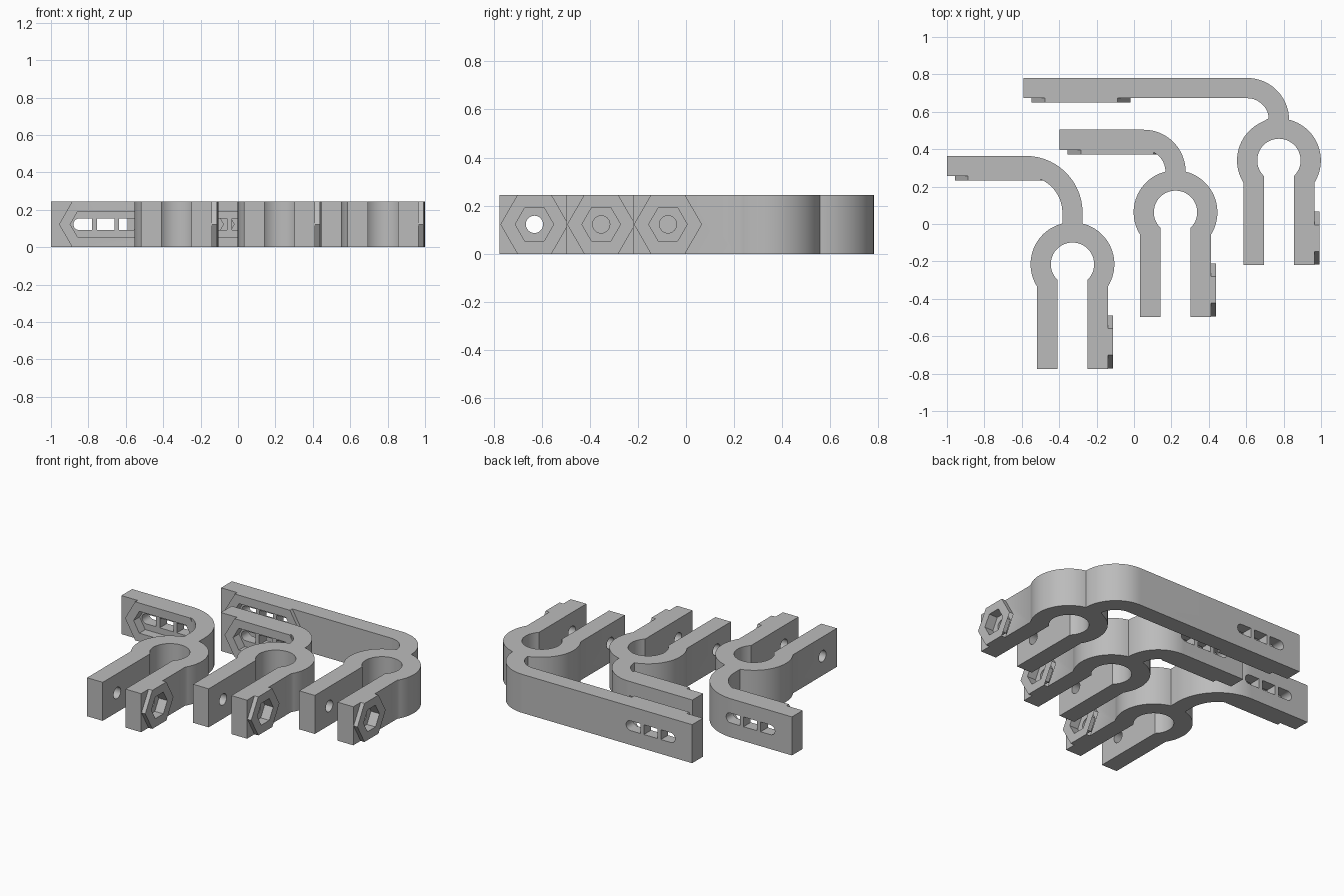
import bpy, bmesh, math

if "Cube" in bpy.data.objects:
    bpy.data.objects.remove(bpy.data.objects["Cube"])

H = 0.245            # overall height
MID = H / 2
R_OUT, R_IN = 0.224, 0.116   # clamp ring
LEG_IN, LEG_OUT, LEG_END = 0.08, 0.19, -0.56
STEM = 0.054         # half thickness of arm
BOSS_Y, BOSS_R, NUT_R = -0.415, MID / math.cos(math.pi / 6), 0.08
LEG_BOSS, ARM_BOSS, POCKET = 0.027, 0.024, 0.06

grey = bpy.data.materials.new("plain grey")
grey.diffuse_color = (0.5, 0.5, 0.5, 1)
grey.use_nodes = True
grey.node_tree.nodes["Principled BSDF"].inputs["Base Color"].default_value = grey.diffuse_color


def arc(cx, cy, r, a0, a1, n):
    return [(cx + r * math.cos(a0 + (a1 - a0) * i / n),
             cy + r * math.sin(a0 + (a1 - a0) * i / n)) for i in range(n + 1)]


def prism(name, pts, lo, hi, axis):
    """Extrude a 2D profile from lo to hi along an axis."""
    place = {'z': lambda a, b, c: (a, b, c),
             'y': lambda a, b, c: (a, c, b),
             'x': lambda a, b, c: (c, a, b)}[axis]
    bm = bmesh.new()
    low = [bm.verts.new(place(a, b, lo)) for a, b in pts]
    high = [bm.verts.new(place(a, b, hi)) for a, b in pts]
    bm.faces.new(low)
    bm.faces.new(high)
    n = len(pts)
    for i in range(n):
        j = (i + 1) % n
        bm.faces.new((low[i], low[j], high[j], high[i]))
    bmesh.ops.recalc_face_normals(bm, faces=bm.faces)
    me = bpy.data.meshes.new(name)
    bm.to_mesh(me)
    bm.free()
    me.materials.append(grey)
    ob = bpy.data.objects.new(name, me)
    bpy.context.collection.objects.link(ob)
    return ob


def combine(body, tool, op):
    mod = body.modifiers.new(op.lower(), 'BOOLEAN')
    mod.operation, mod.object, mod.solver = op, tool, 'EXACT'
    bpy.context.view_layer.objects.active = body
    bpy.ops.object.modifier_apply(modifier=mod.name)
    bpy.data.objects.remove(tool)


def long_hex(x0, x1, r):
    """Hexagon stretched along x, points at both ends."""
    h = r * math.cos(math.pi / 6)
    return [(x0, MID), (x0 + r / 2, MID - h), (x1 - r / 2, MID - h),
            (x1, MID), (x1 - r / 2, MID + h), (x0 + r / 2, MID + h)]


def clip_outline(end, bx, by, r):
    """Whole clip seen from above: legs, ring, stem, bend and arm."""
    leg_a = math.acos(LEG_OUT / R_OUT)
    gap_a = math.acos(LEG_IN / R_IN)
    stem_a = math.acos(STEM / R_OUT)
    pi = math.pi
    p = [(-LEG_OUT, LEG_END)]
    p += arc(0, 0, R_OUT, pi + leg_a, pi - stem_a, 24)
    p += arc(bx, by, r - STEM, 0, pi / 2, 20)
    p += [(end, by + r - STEM), (end, by + r + STEM)]
    p += arc(bx, by, r + STEM, pi / 2, 0, 24)
    p += arc(0, 0, R_OUT, stem_a, -leg_a, 24)
    p += [(LEG_OUT, LEG_END), (LEG_IN, LEG_END)]
    p += arc(0, 0, R_IN, -gap_a, pi + gap_a, 36)
    p += [(-LEG_IN, LEG_END)]
    return p


def make_clip(name, cx, cy, end, bx, by):
    r = -bx                          # bend ends above the ring centre
    body = prism(name, clip_outline(end, bx, by, r), 0, H, 'z')
    inner = by + r - STEM            # front face of arm
    front = inner - ARM_BOSS
    x0 = end + 0.043
    x1 = x0 + 0.529
    # raised hexagons on the leg and the arm
    combine(body, prism("leg_boss", long_hex(BOSS_Y - BOSS_R, BOSS_Y + BOSS_R, BOSS_R),
                        LEG_OUT - 0.02, LEG_OUT + LEG_BOSS, 'x'), 'UNION')
    combine(body, prism("arm_boss", long_hex(x0, x1, BOSS_R),
                        front, inner + 0.02, 'y'), 'UNION')
    # nut pocket and bolt hole through the legs
    side = LEG_OUT + LEG_BOSS
    combine(body, prism("nut_pocket", long_hex(BOSS_Y - NUT_R, BOSS_Y + NUT_R, NUT_R),
                        side - POCKET, side + 0.05, 'x'), 'DIFFERENCE')
    combine(body, prism("bolt_hole", arc(BOSS_Y, MID, 0.036, 0, 2 * math.pi, 24)[:-1],
                        -0.3, 0.3, 'x'), 'DIFFERENCE')
    # long nut pocket in the arm
    combine(body, prism("arm_pocket", long_hex(x0 + 0.06, x1 - 0.06, NUT_R),
                        front - 0.02, front + POCKET, 'y'), 'DIFFERENCE')
    # slot with rounded ends, split by two bridges
    s, h, q = end + 0.12, 0.031, math.pi / 2
    slots = [arc(s + h, MID, h, q, 3 * q, 12) + [(s + 0.1, MID - h), (s + 0.1, MID + h)],
             [(s + 0.125, MID - h), (s + 0.22, MID - h),
              (s + 0.22, MID + h), (s + 0.125, MID + h)],
             arc(s + 0.345 - h, MID, h, -q, q, 12) + [(s + 0.245, MID + h), (s + 0.245, MID - h)]]
    for pts in slots:
        combine(body, prism("slot", pts, front - 0.02, inner + 2 * STEM + 0.02, 'y'),
                'DIFFERENCE')
    body.location = (cx, cy, 0)
    bpy.ops.object.select_all(action='DESELECT')
    body.select_set(True)
    bpy.context.view_layer.objects.active = body
    bpy.ops.object.shade_smooth_by_angle(angle=math.radians(30))


make_clip("wide_bend_clip", -0.329, -0.215, -0.671, -0.25, 0.275)
make_clip("short_arm_clip", 0.222, 0.0625, -0.62, -0.17, 0.2175)
make_clip("long_arm_clip", 0.775, 0.34, -1.365, -0.17, 0.2165)
